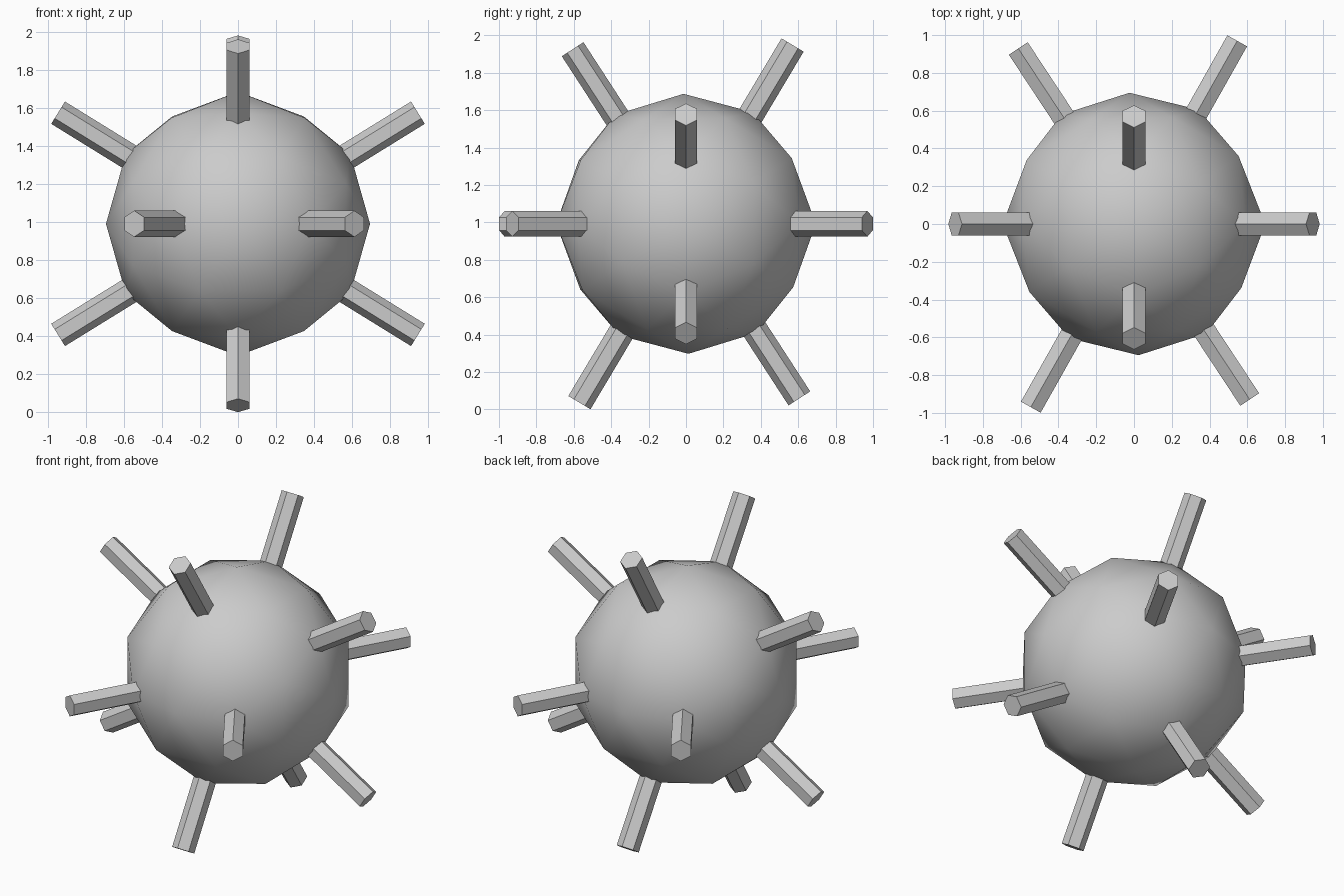
import bpy, bmesh
from math import cos, sin, radians
from mathutils import Vector, Matrix

if "Cube" in bpy.data.objects:
    bpy.data.objects.remove(bpy.data.objects["Cube"])

CENTER = Vector((0, 0, 0.992))
BALL_R = 0.695
ROD_R, ROD_IN, ROD_OUT = 0.069, 0.5, 1.113


def in_plane(a, b, deg):
    """Unit direction in the plane of axes a and b."""
    v = Vector((0, 0, 0))
    v[a], v[b] = cos(radians(deg)), sin(radians(deg))
    return v


# Six rod axes, each used in both directions
axes = [in_plane(0, 2, 31.7), in_plane(0, 2, -31.7),
        in_plane(1, 2, 59.2), in_plane(1, 2, -57.0),
        in_plane(0, 1, 60.6), in_plane(0, 1, -56.6)]
directions = [s * v for v in axes for s in (1, -1)]


def finish(bm, name, smooth):
    bmesh.ops.recalc_face_normals(bm, faces=bm.faces)
    for f in bm.faces:
        f.smooth = smooth
    mesh = bpy.data.meshes.new(name)
    bm.to_mesh(mesh)
    bm.free()
    obj = bpy.data.objects.new(name, mesh)
    obj.location = CENTER
    bpy.context.collection.objects.link(obj)


# Ball: 20-sided hull with a corner under every rod, split once and rounded
bm = bmesh.new()
for d in directions:
    bm.verts.new(d)
bmesh.ops.convex_hull(bm, input=bm.verts)
bmesh.ops.subdivide_edges(bm, edges=bm.edges[:], cuts=1, use_grid_fill=True)
for v in bm.verts:
    v.co = v.co.normalized() * BALL_R
finish(bm, "ball", True)

# Rods: hexagonal bars with one corner turned towards z
for i, d in enumerate(directions):
    y = (Vector((0, 0, 1)) - d * d.z).normalized()
    x = y.cross(d)
    turn = Matrix((x, y, d)).transposed().to_4x4()
    mid = Matrix.Translation(d * (ROD_IN + ROD_OUT) / 2)
    bm = bmesh.new()
    bmesh.ops.create_cone(bm, cap_ends=True, segments=6, radius1=ROD_R,
                          radius2=ROD_R, depth=ROD_OUT - ROD_IN)
    # Put a corner of the hexagon on the local y axis
    top = max(bm.verts, key=lambda v: v.co.y)
    if abs(top.co.x) > 1e-4:
        bmesh.ops.rotate(bm, verts=bm.verts, matrix=Matrix.Rotation(radians(30), 3, 'Z'))
    bmesh.ops.transform(bm, matrix=mid @ turn, verts=bm.verts)
    finish(bm, f"rod_{i + 1}", False)
